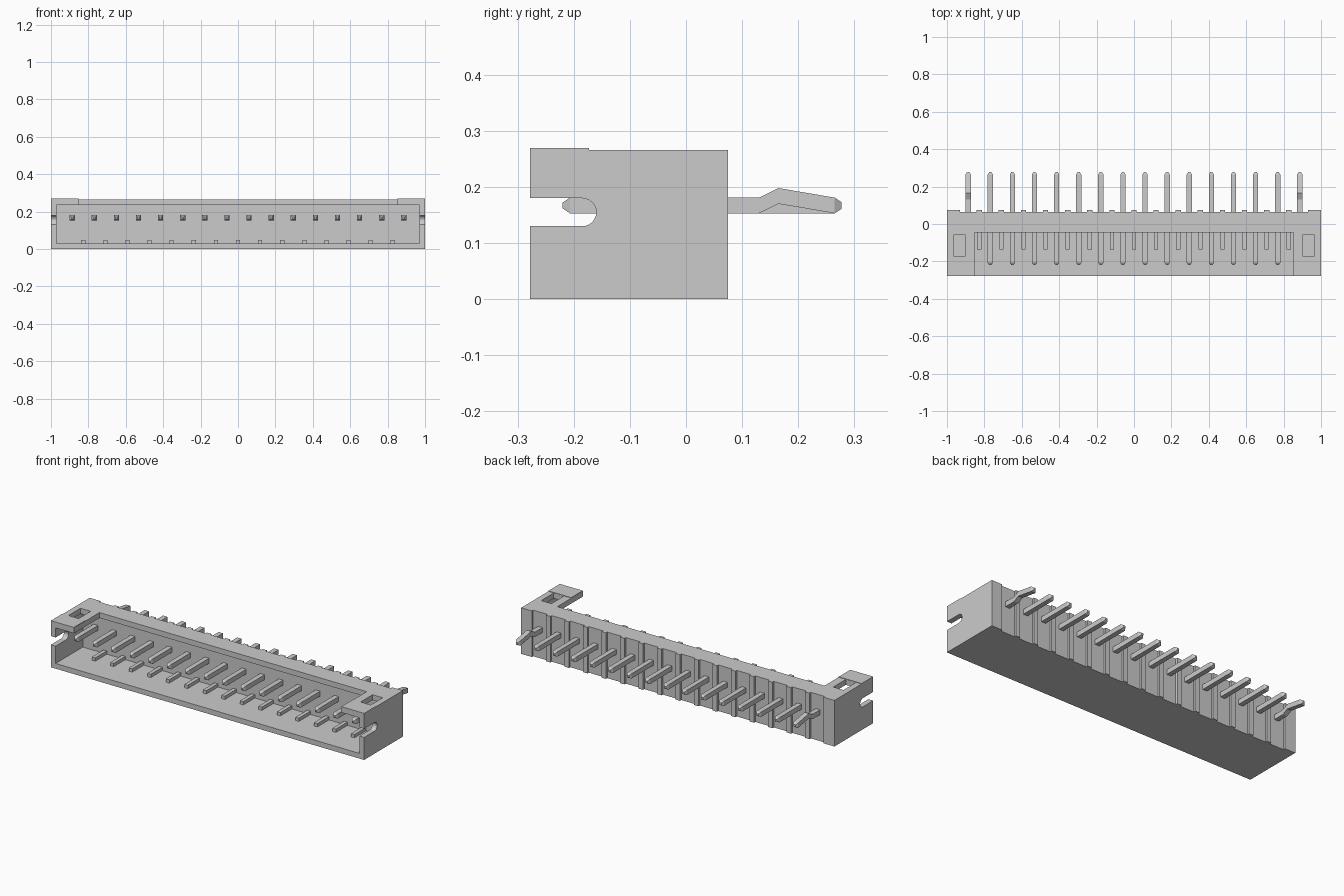
import bpy, bmesh
from mathutils import Vector

if "Cube" in bpy.data.objects:
    bpy.data.objects.remove(bpy.data.objects["Cube"])

PITCH = 0.1182
COUNT = 16
PIN_X = [(i - (COUNT - 1) / 2) * PITCH for i in range(COUNT)]
FRONT, BACK, TOP = -0.278, 0.075, 0.266


def add_box(bm, x0, x1, y0, y1, z0, z1):
    v = [bm.verts.new((x, y, z)) for x in (x0, x1) for y in (y0, y1) for z in (z0, z1)]
    for f in ((0, 1, 3, 2), (4, 6, 7, 5), (0, 4, 5, 1), (2, 3, 7, 6), (0, 2, 6, 4), (1, 5, 7, 3)):
        bm.faces.new([v[i] for i in f])


def finish(name, bm):
    bmesh.ops.recalc_face_normals(bm, faces=bm.faces)
    mesh = bpy.data.meshes.new(name)
    bm.to_mesh(mesh)
    bm.free()
    obj = bpy.data.objects.new(name, mesh)
    bpy.context.collection.objects.link(obj)
    return obj


def boxes(name, items):
    bm = bmesh.new()
    for b in items:
        add_box(bm, *b)
    return finish(name, bm)


def cut(target, cutter):
    mod = target.modifiers.new("cut", 'BOOLEAN')
    mod.operation = 'DIFFERENCE'
    mod.solver = 'EXACT'
    mod.object = cutter
    bpy.context.view_layer.objects.active = target
    bpy.ops.object.modifier_apply(modifier=mod.name)
    bpy.data.objects.remove(cutter)


# Housing shell with open front and open top window
housing = boxes("housing", [(-1, 1, FRONT, BACK, 0, TOP)])
cut(housing, boxes("cavity", [(-0.97, 0.97, -0.5, -0.03, 0.03, 0.235)]))
cut(housing, boxes("top_window", [(-0.853, 0.853, -0.5, -0.045, 0.1, 0.5)]))

# Through pockets in the two top corners
cut(housing, boxes("pockets", [(-0.965, -0.9, -0.172, -0.058, 0.2, 0.5),
                               (0.9, 0.965, -0.172, -0.058, 0.2, 0.5)]))

# Shallow vertical grooves behind each pin
cut(housing, boxes("grooves", [(x - 0.045, x + 0.045, 0.063, 0.2, -0.1, 0.5) for x in PIN_X]))

# Round-ended slots through both side walls
bm = bmesh.new()
import math
outline = [(-0.4, 0.13)]
outline += [(-0.185 + 0.025 * math.cos(a), 0.155 + 0.025 * math.sin(a))
            for a in (math.radians(-90 + 15 * k) for k in range(13))]
outline += [(-0.4, 0.18)]
face = bm.faces.new([bm.verts.new((-1.2, y, z)) for y, z in outline])
ext = bmesh.ops.extrude_face_region(bm, geom=[face])
for v in ext["geom"]:
    if isinstance(v, bmesh.types.BMVert):
        v.co.x = 1.2
cut(housing, finish("side_slots", bm))

# Thin raised pads on the front corners
boxes("corner_pads", [(s * 0.927 - 0.073, s * 0.927 + 0.073, FRONT, -0.173, TOP - 0.002, 0.269)
                      for s in (-1, 1)])

# Keying ribs on the floor between pins
boxes("floor_ribs", [(x + PITCH / 2 - 0.011, x + PITCH / 2 + 0.011, -0.136, -0.02, 0.025, 0.049)
                     for x in PIN_X[:-1]])


# Square contact pins: lofted from (y, centre z, half size) sections
def pin(name, x, sections):
    bm = bmesh.new()
    rings = []
    for y, z, h in sections:
        rings.append([bm.verts.new((x + a * h, y, z + b * h))
                      for a, b in ((-1, -1), (1, -1), (1, 1), (-1, 1))])
    for r, s in zip(rings, rings[1:]):
        for i in range(4):
            j = (i + 1) % 4
            bm.faces.new((r[i], r[j], s[j], s[i]))
    bm.faces.new(rings[0])
    bm.faces.new(rings[-1])
    return finish(name, bm)


H = 0.014
for i, x in enumerate(PIN_X):
    kink = [(0.13, 0.167, H), (0.165, 0.184, H)] if i in (0, COUNT - 1) else []
    pin(f"pin_{i + 1}", x, [(-0.22, 0.167, 0.005), (-0.207, 0.167, H)] + kink
        + [(0.265, 0.167, H), (0.277, 0.167, 0.006)])
